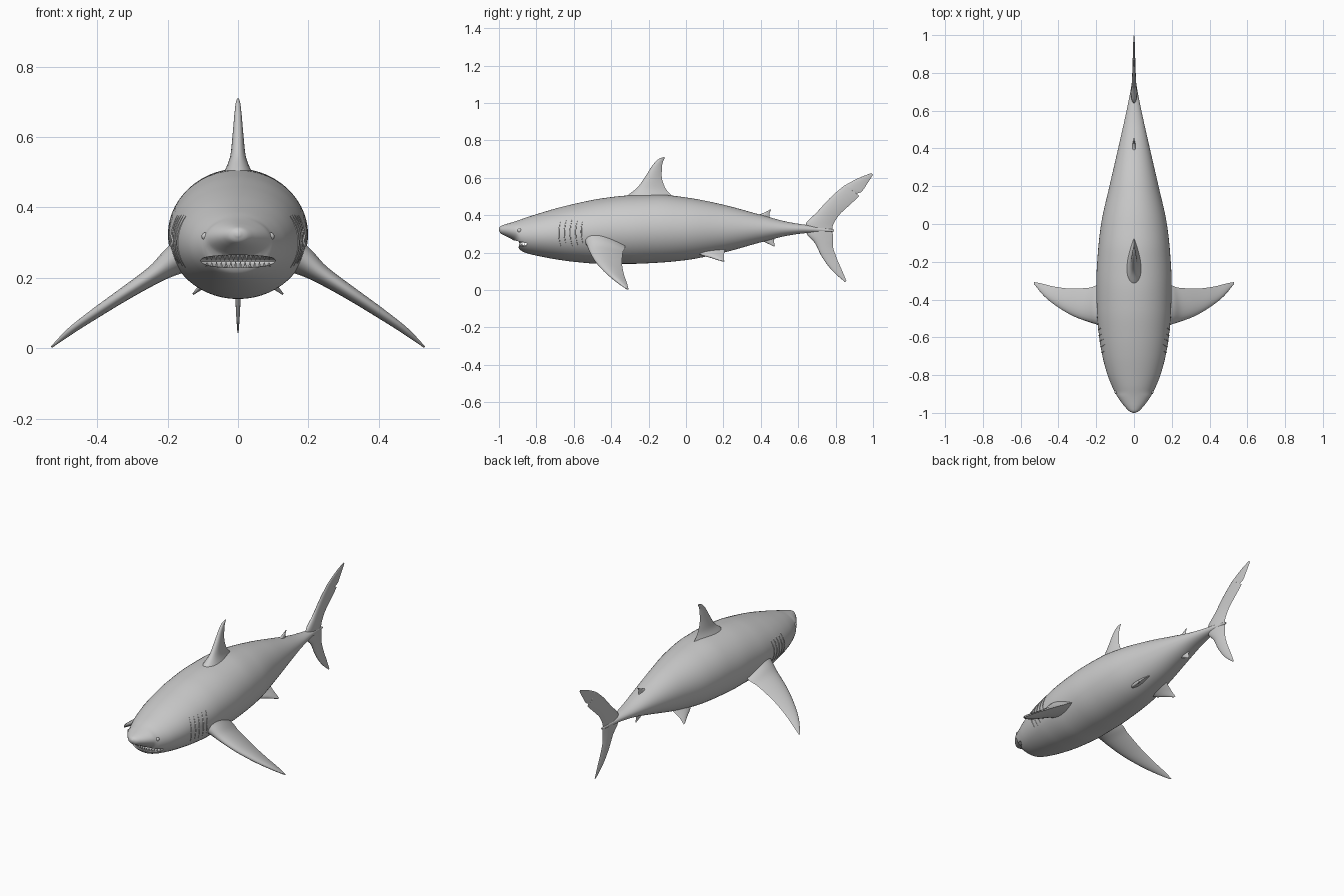
import bpy, bmesh, math
from mathutils import Vector, Matrix

if "Cube" in bpy.data.objects:
    bpy.data.objects.remove(bpy.data.objects["Cube"])


def sample(rows, u):
    """Monotone cubic interpolation of rows keyed by their first value."""
    n = len(rows)
    i = max(k for k in range(n - 1) if rows[k][0] <= u or k == 0)

    def sec(k, c):
        return (rows[k + 1][c] - rows[k][c]) / (rows[k + 1][0] - rows[k][0])

    def slope(k, c):
        if k == 0 or k == n - 1:
            return sec(min(k, n - 2), c)
        a, b = sec(k - 1, c), sec(k, c)
        return 2 * a * b / (a + b) if a * b > 0 else 0

    h = rows[i + 1][0] - rows[i][0]
    t = (u - rows[i][0]) / h
    return [(2 * t**3 - 3 * t**2 + 1) * rows[i][c] + (t**3 - 2 * t**2 + t) * h * slope(i, c)
            + (3 * t**2 - 2 * t**3) * rows[i + 1][c] + (t**3 - t**2) * h * slope(i + 1, c)
            for c in range(1, len(rows[0]))]


def finish(name, bm, mirror=False, angle=50):
    bmesh.ops.recalc_face_normals(bm, faces=bm.faces)
    me = bpy.data.meshes.new(name)
    bm.to_mesh(me)
    bm.free()
    ob = bpy.data.objects.new(name, me)
    bpy.context.collection.objects.link(ob)
    if mirror:
        ob.modifiers.new("Mirror", 'MIRROR').use_mirror_merge = False
    smooth(ob, angle)
    return ob


def smooth(ob, angle=50):
    bpy.ops.object.select_all(action='DESELECT')
    bpy.context.view_layer.objects.active = ob
    ob.select_set(True)
    bpy.ops.object.shade_smooth_by_angle(angle=math.radians(angle))


def loft(name, loops, mirror=False):
    bm = bmesh.new()
    rings = [[bm.verts.new(p) for p in loop] for loop in loops]
    for a, b in zip(rings, rings[1:]):
        for k in range(len(a)):
            j = (k + 1) % len(a)
            bm.faces.new((a[k], a[j], b[j], b[k]))
    bm.faces.new(rings[0])
    bm.faces.new(rings[-1])
    return finish(name, bm, mirror)


def fin(name, stations, normal, mirror=False, steps=5):
    """Stations: leading point, trailing point, half thickness."""
    rows = [(i, *l, *t, th) for i, (l, t, th) in enumerate(stations)]
    normal = Vector(normal).normalized()
    loops = []
    for s in range((len(rows) - 1) * steps + 1):
        v = sample(rows, s / steps)
        lead, trail = Vector(v[:3]), Vector(v[3:6])
        loop = []
        for k in range(24):
            a = 2 * math.pi * k / 24
            c = (1 - math.cos(a)) / 2
            off = v[6] * 2.6 * math.sqrt(c) * (1 - c) * (1 if a < math.pi else -1)
            loop.append(lead.lerp(trail, c) + normal * (off + 0.0008 * math.sin(a)))
        loops.append(loop)
    return loft(name, loops, mirror)


def flat(pts):
    return [((0, a, b), (0, c, d), t) for a, b, c, d, t in pts]


# body: y, top z, bottom z, half width
BODY = [(-1, .331, .319, .006), (-.992, .341, .304, .024), (-.97, .35, .291, .046),
        (-.94, .359, .276, .070), (-.91, .368, .257, .090), (-.89, .375, .217, .102),
        (-.86, .386, .200, .116), (-.8, .405, .184, .140), (-.7, .435, .165, .167),
        (-.6, .46, .151, .184), (-.45, .49, .140, .197), (-.3, .506, .140, .199),
        (-.15, .51, .146, .191), (0, .495, .16, .174), (.2, .456, .20, .130),
        (.4, .402, .255, .084), (.55, .363, .292, .050), (.65, .347, .305, .029),
        (.72, .337, .308, .016), (.79, .323, .312, .005)]


def surf(y, a):
    top, bot, w = sample(BODY, y)
    return Vector((w * math.cos(a), y, (top + bot) / 2 + (top - bot) / 2 * math.sin(a)))


N = 110
body = loft("body", [[surf(-1 + 1.79 * (i / N) ** 1.5, 2 * math.pi * k / 56) for k in range(56)]
                     for i in range(N + 1)])

# mouth cavity
bm = bmesh.new()
bmesh.ops.create_uvsphere(bm, u_segments=48, v_segments=20, radius=1,
                          matrix=Matrix.Translation((0, -.90, .247)) @ Matrix.Diagonal((.122, .1, .018, 1)))
cutter = finish("mouth_cutter", bm)
cutter.hide_render = True
mod = body.modifiers.new("Mouth", 'BOOLEAN')
mod.object, mod.operation, mod.solver = cutter, 'DIFFERENCE', 'EXACT'
bpy.context.view_layer.objects.active = body
bpy.ops.object.modifier_apply(modifier="Mouth")
bpy.data.objects.remove(cutter)
smooth(body, 40)

# upper and lower teeth
for name, z, flip, count in (("upper_teeth", .256, math.pi, 15), ("lower_teeth", .239, 0, 14)):
    bm = bmesh.new()
    for k in range(count):
        s = 2 * k / (count - 1) - 1
        h = .020 - .008 * abs(s)
        pos = Vector((.088 * s, -.890 + .035 * s * s, z))
        bmesh.ops.create_cone(bm, cap_ends=True, segments=6, radius1=.0055, radius2=.0004, depth=h,
                              matrix=Matrix.Translation(pos) @ Matrix.Rotation(flip, 4, 'X'))
    finish(name, bm, angle=30)

# eyes
bm = bmesh.new()
eye = surf(-.89, .28)
bmesh.ops.create_uvsphere(bm, u_segments=16, v_segments=10, radius=.0115,
                          matrix=Matrix.Translation(eye - Vector((.006, 0, 0))))
finish("eyes", bm, mirror=True)

# gill slits
cu = bpy.data.curves.new("gill_slits", 'CURVE')
cu.dimensions, cu.bevel_depth, cu.bevel_resolution = '3D', .003, 1
for g in range(5):
    sp = cu.splines.new('POLY')
    sp.points.add(14)
    for k, p in enumerate(sp.points):
        t = k / 7 - 1
        p.co = (*surf(-.68 + .03 * g + .012 * t * t, .02 + (.55 - .03 * g) * t), 1)
        p.radius = 1.05 - t * t
gills = bpy.data.objects.new("gill_slits", cu)
bpy.context.collection.objects.link(gills)
gills.modifiers.new("Mirror", 'MIRROR').use_mirror_merge = False

# dorsal fins and anal fin
fin("dorsal_fin", flat([(-.35, .475, -.04, .475, .055), (-.31, .508, -.075, .505, .036),
                        (-.26, .548, -.112, .548, .021), (-.212, .615, -.13, .61, .014),
                        (-.175, .672, -.128, .665, .009), (-.145, .701, -.118, .698, .005),
                        (-.122, .71, -.112, .708, .002)]), (1, 0, 0))
fin("second_dorsal_fin", flat([(.35, .395, .46, .375, .012), (.40, .407, .446, .395, .007),
                               (.425, .417, .447, .41, .004), (.452, .432, .455, .43, .001)]), (1, 0, 0))
fin("anal_fin", flat([(.37, .275, .48, .285, .012), (.42, .256, .471, .265, .007),
                      (.445, .245, .472, .25, .004), (.47, .233, .475, .235, .001)]), (1, 0, 0))

# tail fin, lower tip to upper tip
fin("tail_fin", flat([(.85, .043, .858, .048, .001), (.785, .10, .832, .11, .005),
                      (.725, .18, .802, .18, .008), (.69, .25, .785, .24, .012),
                      (.645, .303, .785, .29, .015), (.64, .35, .782, .33, .015),
                      (.70, .416, .81, .39, .011), (.78, .502, .87, .45, .008),
                      (.845, .557, .925, .503, .006), (.852, .561, .912, .514, .006),
                      (.862, .567, .935, .523, .005), (.93, .602, .972, .573, .004),
                      (.99, .625, 1.0, .617, .001)]), (1, 0, 0))

# pectoral fins
fin("pectoral_fins", [((.13, -.56, .285), (.13, -.33, .26), .055),
                      ((.19, -.535, .25), (.19, -.325, .228), .038),
                      ((.235, -.52, .215), (.24, -.338, .20), .026),
                      ((.31, -.493, .165), (.33, -.342, .145), .019),
                      ((.40, -.442, .105), (.42, -.332, .085), .014),
                      ((.475, -.382, .052), (.485, -.316, .038), .009),
                      ((.527, -.32, .006), (.53, -.307, .003), .002)], (.59, 0, .81), mirror=True)

# pelvic fins
fin("pelvic_fins", [((.05, .04, .215), (.05, .21, .225), .018),
                    ((.085, .08, .19), (.08, .205, .20), .011),
                    ((.105, .135, .173), (.105, .202, .178), .007),
                    ((.127, .192, .154), (.128, .205, .154), .002)], (.6, 0, .8), mirror=True)
